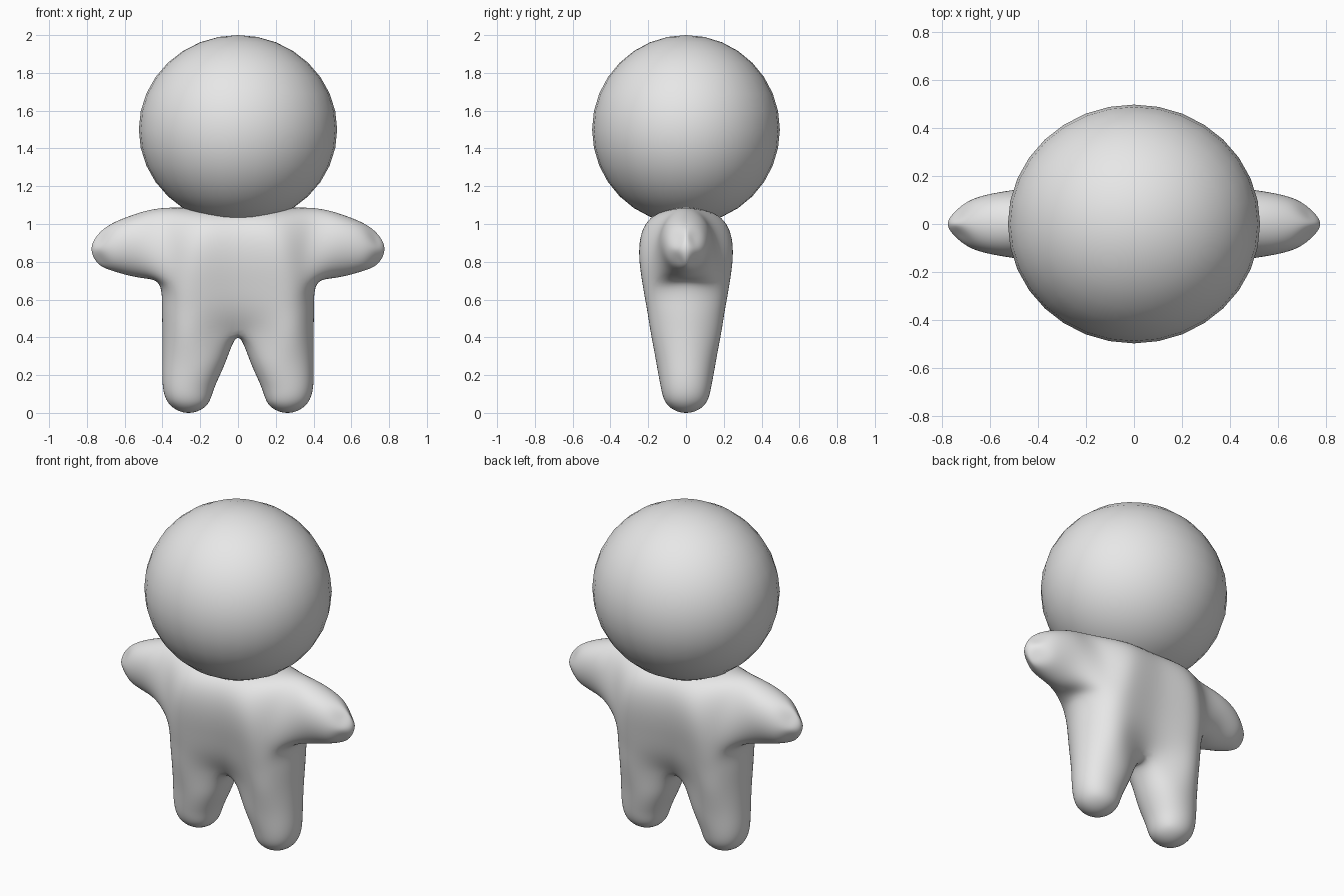
import bpy
from mathutils import Vector

cube = bpy.data.objects.get("Cube")
if cube:
    bpy.data.objects.remove(cube, do_unlink=True)

grey = bpy.data.materials.new("light grey")
grey.use_nodes = True
grey.diffuse_color = (0.8, 0.8, 0.8, 1)
grey.node_tree.nodes["Principled BSDF"].inputs["Base Color"].default_value = grey.diffuse_color

# Head: a slightly wide smooth ball
bpy.ops.mesh.primitive_uv_sphere_add(segments=32, ring_count=16, location=(0, 0, 1.5))
head = bpy.context.object
head.name = "head"
head.scale = (0.525, 0.497, 0.5)
head.data.materials.append(grey)
bpy.ops.object.shade_smooth()

# Leg and torso rows: height, inner x, middle x, outer x, depth, depth on the centre line
ROWS = {
    1: (0.135, 0.125, 0.262, 0.397, 0.133, 0),
    2: (0.27, 0.065, 0.238, 0.4, 0.157, 0),
    3: (0.42, 0, 0.225, 0.4, 0.185, 0.11),
    4: (0.55, 0, 0.22, 0.402, 0.207, 0.18),
    5: (0.685, 0, 0.22, 0.42, 0.23, 0.215),
    6: (0.87, 0, 0.22, 0.42, 0.245, 0.237),
}
# Arm rings: x, top, bottom, depth
ARM = {3: (0.52, 1.06, 0.714, 0.139), 4: (0.66, 1.005, 0.752, 0.107)}
FOOT, TOP, CROTCH, SHOULDER = 0, 7, 3, 6
ROUND = 0.72


def point(i, j, k):
    """Surface point for column i, depth layer j and row k of the left half."""
    if i >= 3:                                   # arm
        side = k - SHOULDER
        corner = j != 0 and side != 0
        if i == 5:
            x = 0.775 if j == side == 0 else 0.722 if corner else 0.742
            top, bottom, depth = 0.945, 0.79, 0.056
        else:
            x, top, bottom, depth = ARM[i]
        f = ROUND if corner else 1
        return Vector((x, j * depth * f, (top + bottom) / 2 + side * f * (top - bottom) / 2))
    if k == FOOT:                                # rounded foot
        r = 0.135
        return Vector((0.262, 0, r)) + Vector((i - 1, j, -1)).normalized() * r
    if k == TOP:                                 # shoulders
        return Vector(((0, 0.2, 0.38)[i], j * (0.18, 0.18, 0.11)[i], 1.032 if j else 1.085))
    z, inner, mid, outer, depth, centre = ROWS[k]
    x = (inner, mid, outer)[i]
    if i == 0 and k >= CROTCH:
        return Vector((0, j * centre, z if j else 0.4))
    if j and i != 1:
        return Vector((mid + (x - mid) * ROUND, j * depth * ROUND, z))
    return Vector((x, j * depth, z))


# Box cells of the left half; faces used by only one cell form the skin
cells = [(i, j, k) for i in (0, 1) for j in (-1, 0) for k in range(TOP)]
cells += [(i, j, k) for i in (2, 3, 4) for j in (-1, 0) for k in (5, 6)]
square = ((0, 0), (1, 0), (1, 1), (0, 1))
count = {}
for cell in cells:
    for axis in range(3):
        for step in (0, 1):
            loop = []
            for a, b in square:
                offset = [a, b]
                offset.insert(axis, step)
                loop.append(tuple(c + o for c, o in zip(cell, offset)))
            count.setdefault(frozenset(loop), []).append((loop, axis, step))

verts, faces, index = [], [], {}


def vert(key, side):
    p = point(*key)
    p.x *= side
    tag = tuple(round(c, 4) + 0.0 for c in p)
    if tag not in index:
        index[tag] = len(verts)
        verts.append(p)
    return index[tag]


for uses in count.values():
    loop, axis, step = uses[0]
    on_centre = all(i == 0 and k >= CROTCH for i, j, k in loop)
    if len(uses) > 1 or on_centre:
        continue
    outward = (step == 1) == (axis != 1)
    for side in (1, -1):
        ring = [vert(key, side) for key in loop]
        faces.append(ring if outward == (side == 1) else ring[::-1])

# Body: one smooth skin over legs, torso and arms
mesh = bpy.data.meshes.new("body")
mesh.from_pydata(verts, [], faces)
mesh.materials.append(grey)
mesh.shade_smooth()
body = bpy.data.objects.new("body", mesh)
bpy.context.collection.objects.link(body)
subdivision = body.modifiers.new("subdivision", 'SUBSURF')
subdivision.levels = subdivision.render_levels = 3

# Push the cage outward until the smoothed skin meets the wanted points
for _ in range(6):
    bpy.context.view_layer.update()
    smooth = body.evaluated_get(bpy.context.evaluated_depsgraph_get()).data
    shifts = [goal - smooth.vertices[n].co for n, goal in enumerate(verts)]
    for v, shift in zip(mesh.vertices, shifts):
        v.co += shift
    mesh.update()
    body.update_tag(refresh={'DATA'})
